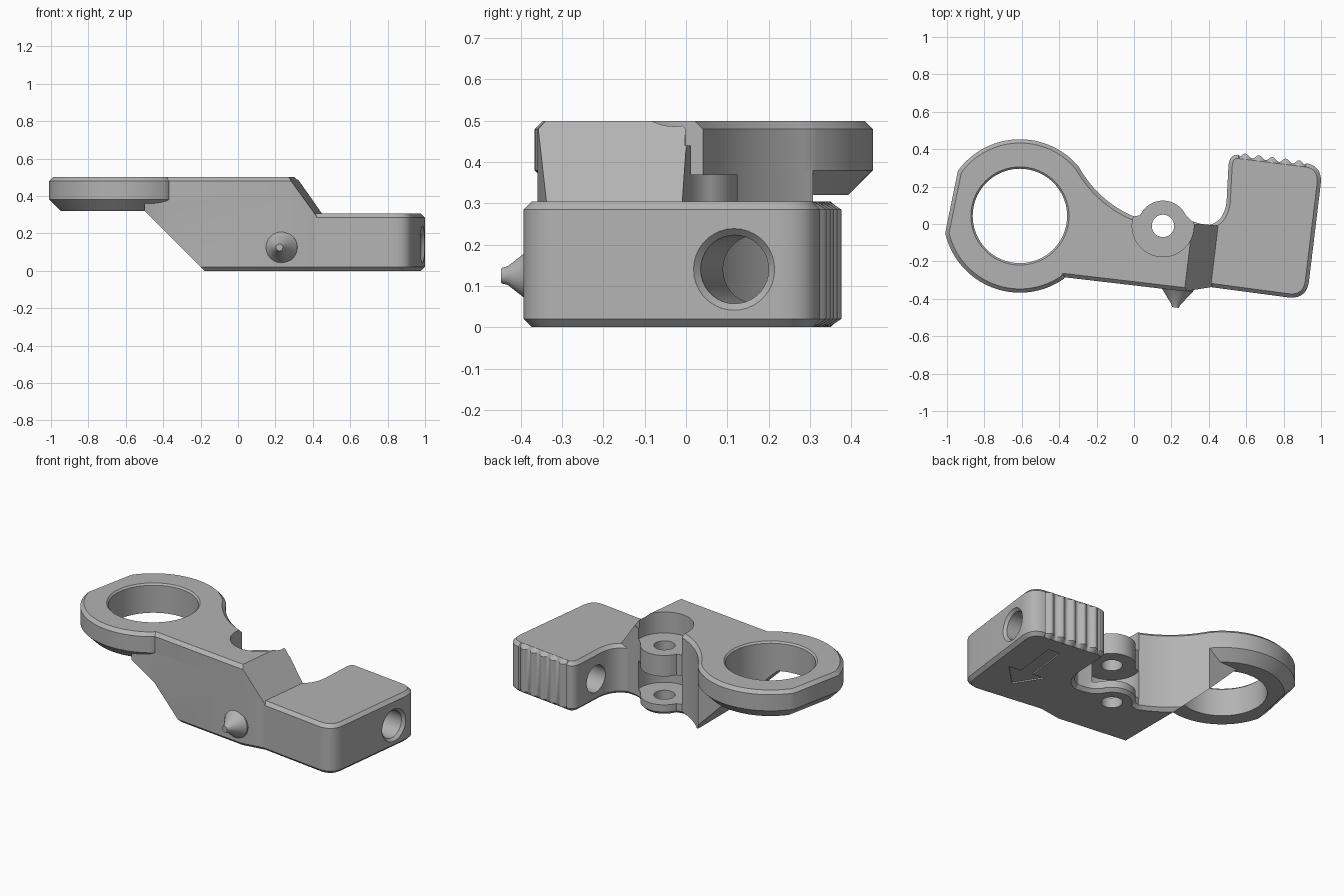
import bpy, bmesh, math
from mathutils import Matrix, Vector

if "Cube" in bpy.data.objects:
    bpy.data.objects.remove(bpy.data.objects["Cube"])

grey = bpy.data.materials.new("plain_grey")
grey.use_nodes = True
grey.diffuse_color = (0.45, 0.45, 0.45, 1)
grey.node_tree.nodes["Principled BSDF"].inputs["Base Color"].default_value = (0.45, 0.45, 0.45, 1)


def arc(c, r, a0, a1, n):
    steps = [math.radians(a0 + (a1 - a0) * i / n) for i in range(n + 1)]
    return [(c[0] + r * math.cos(a), c[1] + r * math.sin(a)) for a in steps]


def bend(p, q, r, n=10):
    """Curve from p to r, pulled towards corner q."""
    p, q, r = Vector(p), Vector(q), Vector(r)
    return [tuple(p * (1 - t) ** 2 + q * 2 * t * (1 - t) + r * t * t)
            for t in (i / n for i in range(n + 1))]


def inset(points, d):
    """Move a counter-clockwise outline inwards by d."""
    pts = [Vector(p) for p in points]
    out = []
    for i, p in enumerate(pts):
        a = (p - pts[i - 1]).normalized()
        b = (pts[(i + 1) % len(pts)] - p).normalized()
        m = Vector((-a.y, a.x)) + Vector((-b.y, b.x))
        out.append(p + m * d / max(0.3, 1 + a.dot(b)))
    return out


def prism(name, outline, levels, matrix=Matrix(), core=None):
    """Stack of outlines; each level is (height, inset)."""
    bm = bmesh.new()
    rings = []
    for z, d in levels:
        pts = inset(core or outline, d) if d else outline
        rings.append([bm.verts.new((p[0], p[1], z)) for p in pts])
    n = len(outline)
    for lo, hi in zip(rings, rings[1:]):
        for i in range(n):
            j = (i + 1) % n
            bm.faces.new((lo[i], lo[j], hi[j], hi[i]))
    bm.faces.new(rings[0][::-1])
    bm.faces.new(rings[-1])
    bm.transform(matrix)
    bmesh.ops.recalc_face_normals(bm, faces=bm.faces)
    mesh = bpy.data.meshes.new(name)
    bm.to_mesh(mesh)
    bm.free()
    mesh.materials.append(grey)
    obj = bpy.data.objects.new(name, mesh)
    bpy.context.collection.objects.link(obj)
    return obj


def select(obj):
    bpy.ops.object.select_all(action='DESELECT')
    obj.select_set(True)
    bpy.context.view_layer.objects.active = obj


def cut(obj, cutters):
    select(obj)
    for c in cutters:
        mod = obj.modifiers.new("cut", 'BOOLEAN')
        mod.operation, mod.solver, mod.object = 'DIFFERENCE', 'EXACT', c
        bpy.ops.object.modifier_apply(modifier=mod.name)


def along(origin, direction):
    """Matrix that turns z to a direction and moves to an origin."""
    turn = Vector(direction).to_track_quat('Z', 'Y').to_matrix().to_4x4()
    return Matrix.Translation(origin) @ turn


RING, PIVOT = (-0.61, 0.043), (0.155, -0.01)
TILT = 0.115

# Shared outline pieces
neck = bend((0, 0.04), (-0.19, 0.12), (-0.296, 0.307), 16)
front_edge = [(-0.37, -0.285), (0.27, -0.36), (0.43, -0.335)]

# Ring plate with the flattened left side and the raised top of the arm
plate_outline = (arc(RING, 0.41, 42, 144, 30) + arc(RING, 0.41, 193, 305, 32)
                 + front_edge + [(0.46, -0.01), (0.31, 0)] + neck)
ring_plate = prism("ring_plate", plate_outline,
                   [(0.32, 0.06), (0.38, 0), (0.48, 0), (0.5, 0.02)])

# Arm carrying the two pivot lugs
arm_outline = ([(-0.5, -0.33)] + front_edge + [(0.46, -0.01), (0.36, 0), (0.31, 0.015)]
               + arc(PIVOT, 0.135, 25, 155, 20) + neck + [(-0.5, 0.3)])
arm = prism("arm", arm_outline, [(0, 0.02), (0.02, 0), (0.44, 0)])


# End block with a ribbed grip on its back
def block_outline(rib):
    count = 60
    grip = []
    for i in range(1, count):
        t = i / count
        grip.append((0.92 - 0.36 * t, 0.325 + 0.045 * t - rib * math.cos(t * 10 * math.pi)))
    return ([(0.36, -0.33), (0.4, -0.336)]
            + bend((0.82, -0.392), (0.92, -0.405), (0.935, -0.31))
            + bend((0.998, 0.21), (1.01, 0.31), (0.92, 0.325)) + grip
            + bend((0.56, 0.37), (0.51, 0.375), (0.505, 0.31))
            + bend((0.495, 0.12), (0.48, -0.01), (0.36, -0.01), 14))


end_block = prism("end_block", block_outline(0.011),
                  [(0, 0.02), (0.02, 0), (0.285, 0), (0.305, 0.02)],
                  core=block_outline(0))

# Cone stud on the front
stud = prism("front_stud", arc((0, 0), 0.085, 0, 350, 35),
             [(-0.03, 0), (0, 0), (0.08, 0.062), (0.095, 0.066)],
             along((0.232, -0.352, 0.125), (-TILT, -1, 0)))

# Cutters
ring_hole = prism("ring_hole_cutter", arc(RING, 0.2525, 0, 355, 71),
                  [(-0.1, 0), (0.49, 0), (0.52, -0.03)])
pivot_hole = prism("pivot_hole_cutter", arc(PIVOT, 0.06, 0, 350, 35), [(-0.1, 0), (0.7, 0)])
pocket = arc(PIVOT, 0.165, 0, 354, 59)
lug_gap = prism("lug_gap_cutter", pocket, [(0.064, 0), (0.24, 0)])
lug_recess = prism("lug_recess_cutter", pocket, [(0.37, 0), (0.7, 0)])
upright = Matrix.Rotation(math.pi / 2, 4, 'X')
skew = Matrix.Identity(4)
skew[0][1] = 0.12
top_slope = prism("top_slope_cutter", [(0.242, 0.6), (0.525, 0.2), (0.9, 0.2), (0.9, 0.6)],
                  [(-1, 0), (1, 0)], skew @ upright)
under_slope = prism("under_slope_cutter",
                    [(-0.08, -0.1), (-0.68, 0.5), (-1.1, 0.5), (-1.1, -0.1)],
                    [(-1, 0), (1, 0)], upright)
cross_hole = prism("cross_hole_cutter", arc((0, 0), 0.083, 0, 350, 35),
                   [(-0.05, -0.072), (0.025, 0), (0.58, 0)],
                   along((0.995, 0.115, 0.14), (-1, TILT, 0)))
arrow = prism("arrow_cutter",
              [(0, 0.23), (-0.12, 0.08), (-0.04, 0.08), (-0.04, -0.2),
               (0.04, -0.2), (0.04, 0.08), (0.12, 0.08)],
              [(-0.02, 0), (0.008, 0)],
              Matrix.Translation((0.745, 0.02, 0)) @ Matrix.Rotation(math.pi - TILT, 4, 'Z'))

cut(ring_plate, [ring_hole, lug_recess, pivot_hole, top_slope])
cut(arm, [under_slope, ring_hole, lug_recess, lug_gap, pivot_hole, top_slope])
cut(end_block, [cross_hole, arrow])

for helper in (ring_hole, pivot_hole, lug_gap, lug_recess, top_slope,
               under_slope, cross_hole, arrow):
    bpy.data.objects.remove(helper)

for part in (ring_plate, arm, end_block, stud):
    select(part)
    bpy.ops.object.shade_smooth_by_angle(angle=math.radians(28))
